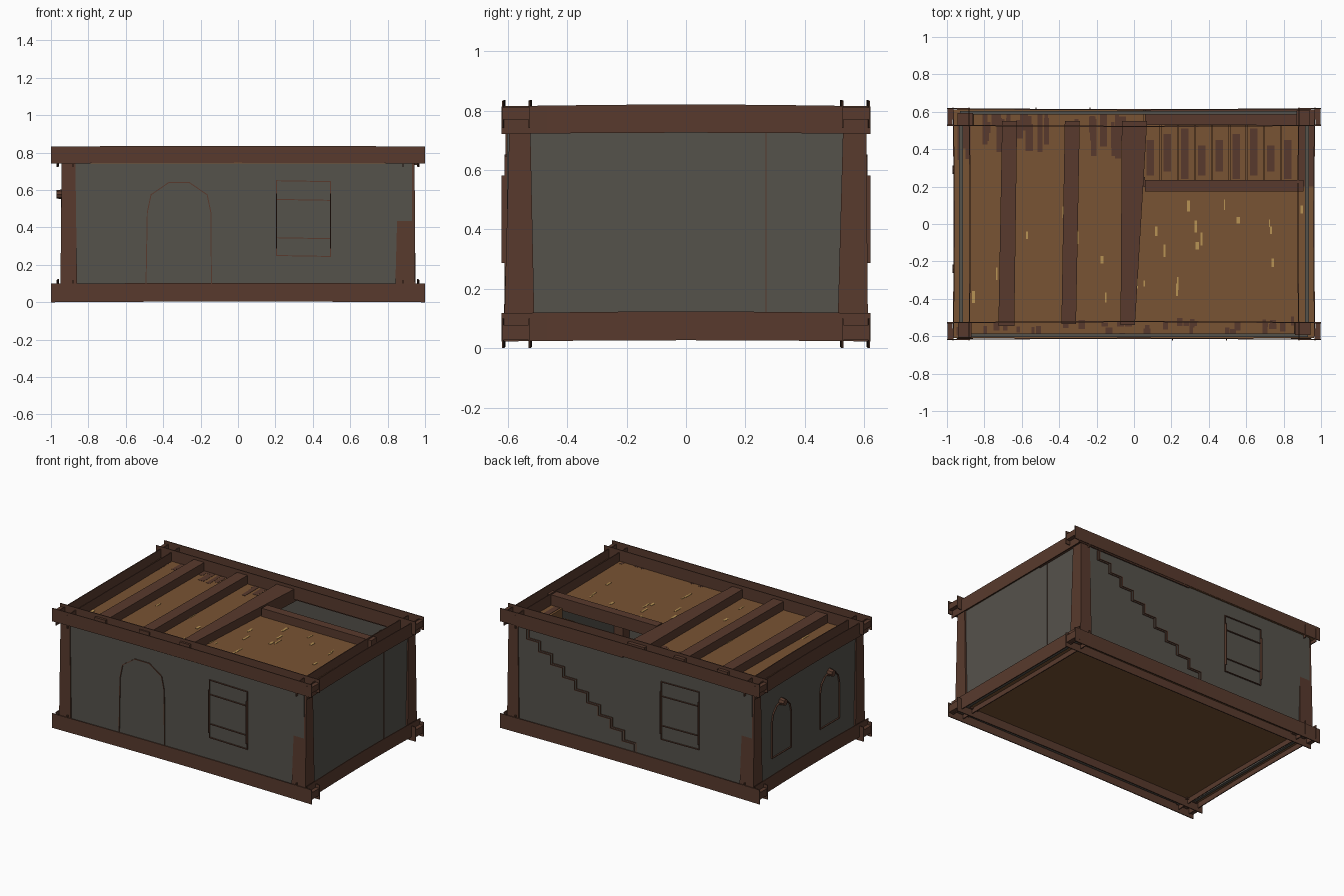
import bpy, bmesh, math, random
from mathutils import Vector

if "Cube" in bpy.data.objects:
    bpy.data.objects.remove(bpy.data.objects["Cube"])
random.seed(4)

def mat(name, r, g, b):
    lin = [((c / 255 + 0.055) / 1.055) ** 2.4 for c in (r, g, b)]
    m = bpy.data.materials.new(name)
    m.diffuse_color = (*lin, 1)
    m.use_nodes = True
    m.node_tree.nodes["Principled BSDF"].inputs["Base Color"].default_value = m.diffuse_color
    return m

GREY = mat("grey_plaster", 85, 82, 75)
DARK = mat("dark_timber", 88, 58, 45)
WOOD = mat("floor_wood", 121, 83, 51)
TAN = mat("tan_fleck", 185, 148, 85)

def make(name, bm, m):
    bmesh.ops.recalc_face_normals(bm, faces=bm.faces)
    me = bpy.data.meshes.new(name)
    bm.to_mesh(me)
    bm.free()
    me.materials.append(m)
    ob = bpy.data.objects.new(name, me)
    bpy.context.collection.objects.link(ob)
    return ob

def hexa(bm, bottom, top):
    # solid between two quads
    a = [bm.verts.new(p) for p in bottom]
    b = [bm.verts.new(p) for p in top]
    bm.faces.new(a[::-1])
    bm.faces.new(b)
    for i in range(4):
        j = (i + 1) % 4
        bm.faces.new((a[i], a[j], b[j], b[i]))

def add_box(bm, x0, x1, y0, y1, z0, z1):
    q = [(x0, y0), (x1, y0), (x1, y1), (x0, y1)]
    hexa(bm, [(*p, z0) for p in q], [(*p, z1) for p in q])

def box(name, m, *d):
    bm = bmesh.new()
    add_box(bm, *d)
    return make(name, bm, m)

def plate(bm, axis, pos, half, z0, z1, bulge):
    # thin upright board along x or y, slightly bowed
    n, t = 8, 0.003
    prev = None
    for i in range(n + 1):
        s = -half + 2 * half * i / n
        w = math.sin(math.pi * i / n)
        c = pos - math.copysign(0.006, pos) * w
        lo, hi = z0 + 0.004 * w, z1 + bulge * w
        ring = []
        for o, z in ((-t, lo), (t, lo), (t, hi), (-t, hi)):
            ring.append(bm.verts.new((s, c + o, z) if axis == 'x' else (c + o, s, z)))
        if prev:
            for k in range(4):
                l = (k + 1) % 4
                bm.faces.new((prev[k], prev[l], ring[l], ring[k]))
        else:
            bm.faces.new(ring)
        prev = ring
    bm.faces.new(prev[::-1])

# open channel beams around the bottom and top
for level, xz, yz in (("sill", (0.0, 0.10), (0.023, 0.118)), ("top", (0.742, 0.833), (0.722, 0.815))):
    for s, side in ((-1, "front"), (1, "back")):
        bm = bmesh.new()
        plate(bm, 'x', s * 0.617, 1.0, *xz, 0.003)
        plate(bm, 'x', s * 0.528, 1.0, *xz, 0.003)
        for e in (-1, 1):
            add_box(bm, *sorted((e * 0.97, e * 0.997)), *sorted((s * 0.53, s * 0.615)),
                    xz[0] + 0.028, xz[1] - 0.022)
        make(f"{level}_beam_{side}", bm, DARK)
    for s, side in ((-1, "left"), (1, "right")):
        bm = bmesh.new()
        plate(bm, 'y', s * 0.967, 0.622, *yz, 0.006)
        plate(bm, 'y', s * 0.882, 0.622, *yz, 0.006)
        make(f"{level}_beam_{side}", bm, DARK)

# plaster walls
box("front_wall", GREY, -0.93, 0.93, -0.603, -0.585, 0.05, 0.77)
box("back_wall", GREY, -0.93, 0.93, 0.585, 0.603, 0.05, 0.77)
box("left_wall", GREY, -0.935, -0.915, -0.59, 0.59, 0.05, 0.77)
box("right_wall", GREY, 0.915, 0.935, -0.59, 0.59, 0.05, 0.77)

# corner posts: two upright, two leaning into the plaster halfway up
for sx, sy, lean in ((-1, -1, 0), (1, 1, 0), (1, -1, 1), (-1, 1, 1)):
    bm = bmesh.new()
    def quad(x0, x1, y0, y1, z):
        return [(sx * x, sy * y, z) for x, y in ((x0, y0), (x1, y0), (x1, y1), (x0, y1))]
    if lean:
        hexa(bm, quad(0.84, 0.948, 0.51, 0.613, 0.05), quad(0.86, 0.944, 0.525, 0.594, 0.78))
    else:
        hexa(bm, quad(0.86, 0.95, 0.51, 0.613, 0.05), quad(0.87, 0.942, 0.53, 0.607, 0.78))
    make("corner_post", bm, DARK)

# lower floor and upper floor with a stairwell opening
box("lower_floor", WOOD, -0.96, 0.96, -0.605, 0.605, 0.06, 0.075)
Z = 0.755
bm = bmesh.new()
add_box(bm, -0.964, 0.05, -0.61, 0.612, Z - 0.012, Z)
add_box(bm, 0.05, 0.962, -0.61, 0.2, Z - 0.012, Z)
make("upper_floor", bm, WOOD)

# dark grain and tan flecks on the boards
bm = bmesh.new()
for i in range(34):
    x = random.uniform(-0.95, 0.0)
    w, l = random.uniform(0.008, 0.022), random.uniform(0.05, 0.2)
    y = 0.60 - random.random() * 0.08
    add_box(bm, x - w, x + w, y - l, y, Z - 0.002, Z + 0.001 + i * 0.00003)
for i in range(34):
    x = random.uniform(-0.95, 0.93)
    w, l = random.uniform(0.008, 0.02), random.uniform(0.015, 0.05)
    y = random.uniform(-0.6, -0.54)
    add_box(bm, x - w, x + w, y, y + l, Z - 0.002, Z + 0.001 + i * 0.00003)
make("dark_grain", bm, DARK)
bm = bmesh.new()
for i in range(26):
    x, y = random.uniform(-0.9, 0.92), random.uniform(-0.4, 0.12)
    w = random.uniform(0.003, 0.009)
    l = random.uniform(0.015, 0.035)
    add_box(bm, x - w, x + w, y - l, y + l, Z - 0.002, Z + 0.002)
make("tan_flecks", bm, TAN)

# joists across the upper floor: (x range at back), (x range at front), front y
for bk, fr, yf in (((-0.705, -0.625), (-0.725, -0.64), -0.545),
                   ((-0.37, -0.29), (-0.388, -0.31), -0.535),
                   ((-0.065, 0.07), (-0.072, 0.005), -0.54)):
    bm = bmesh.new()
    q = [(fr[0], yf), (fr[1], yf), (bk[1], 0.55), (bk[0], 0.55)]
    hexa(bm, [(*p, 0.725) for p in q], [(*p, 0.815) for p in q])
    make("joist", bm, DARK)
box("stairwell_header", DARK, 0.06, 0.905, 0.175, 0.235, 0.725, 0.812)
box("stairwell_end_ledge", DARK, 0.88, 0.965, 0.2, 0.612, 0.735, 0.752)
box("stairwell_back_ledge", DARK, 0.06, 0.965, 0.53, 0.612, 0.735, 0.752)
box("stairwell_post", DARK, 0.0, 0.06, 0.19, 0.25, 0.07, 0.74)

# staircase along the back wall
N, X0, RUN, RISE = 10, -0.04, 0.092, 0.064
steps, grain = bmesh.new(), bmesh.new()
for i in range(N):
    x, z = X0 + i * RUN, 0.10 + (i + 1) * RISE
    add_box(steps, x, x + RUN - 0.004, 0.235, 0.587, z - RISE * 1.4, z)
    add_box(grain, x + 0.015, x + 0.055, 0.24 + 0.02 * (i % 3), 0.42 + 0.03 * (i % 4), z - 0.001, z + 0.002)
make("stair_steps", steps, WOOD)
make("stair_grain", grain, DARK)

def ribs(name, lines, to3d, depth, t=0.0025):
    # narrow raised strips following 2D polylines on a wall
    bm = bmesh.new()
    for pts in lines:
        for a, b in zip(pts, pts[1:]):
            a, b = Vector(a), Vector(b)
            d = (b - a).normalized() * t
            n = Vector((-d.y, d.x))
            q = [a - d - n, b + d - n, b + d + n, a - d + n]
            hexa(bm, [to3d(p.x, p.y, -0.004) for p in q], [to3d(p.x, p.y, depth) for p in q])
    return make(name, bm, DARK)

front = lambda u, v, d: (u, -0.603 - d, v)
back = lambda u, v, d: (u, 0.603 + d, v)
left = lambda u, v, d: (-0.935 - d, u, v)
right = lambda u, v, d: (0.935 + d, u, v)

# stair string showing on the back wall
zig, low = [], []
for i in range(N):
    x, z = X0 + i * RUN, 0.10 + i * RISE
    zig += [(x, z), (x, z + RISE)]
    low += [(x + 0.03, z - 0.012), (x + RUN + 0.012, z - 0.012 + RISE * 0.2)]
    zig += [(x + RUN, z + RISE)]
low = [(x, z) for i in range(N) for x, z in
       ((X0 + i * RUN + 0.016, 0.088 + i * RISE), (X0 + i * RUN + 0.016, 0.088 + (i + 1) * RISE))]
ribs("stair_string", [zig, low], back, 0.005)

# arched door outline
ribs("door_arch", [[(-0.492, 0.09), (-0.485, 0.48), (-0.465, 0.575), (-0.37, 0.64), (-0.26, 0.64),
                    (-0.165, 0.575), (-0.145, 0.48), (-0.142, 0.09)]], front, 0.006)

# square windows, front and back
for side, f, c in (("front", front, 0.35), ("back", back, -0.38)):
    a, b = c - 0.145, c + 0.145
    ribs(f"{side}_window_bars", [[(a, 0.25), (b, 0.245), (b, 0.645), (a, 0.65), (a, 0.25)],
                                 [(a, 0.345), (b, 0.34)], [(a, 0.55), (b, 0.545)]], f, 0.008)
    ribs(f"{side}_window_sides", [[(a, 0.29), (a, 0.58)], [(b, 0.29), (b, 0.58)]], f, 0.019)

# arched windows with round keystones on the left
for c in (0.29, -0.24):
    arch = [(c + 0.105 * math.cos(t), 0.47 + 0.11 * math.sin(t))
            for t in [math.pi * k / 6 for k in range(7)]]
    lo = [(c - 0.105, 0.22), (c + 0.105, 0.22)]
    ribs("left_window_arch", [[lo[1]] + arch + lo], left, 0.01)
    bm = bmesh.new()
    bmesh.ops.create_cone(bm, cap_ends=True, segments=8, radius1=0.028, radius2=0.022, depth=0.045)
    for v in bm.verts:
        v.co = (-0.948 - v.co.z, c + v.co.x, 0.577 + v.co.y)
    make("window_keystone", bm, DARK)

# plaster seam on the right wall
ribs("right_wall_seam", [[(0.27, 0.1), (0.27, 0.74)]], right, 0.002, 0.0015)
